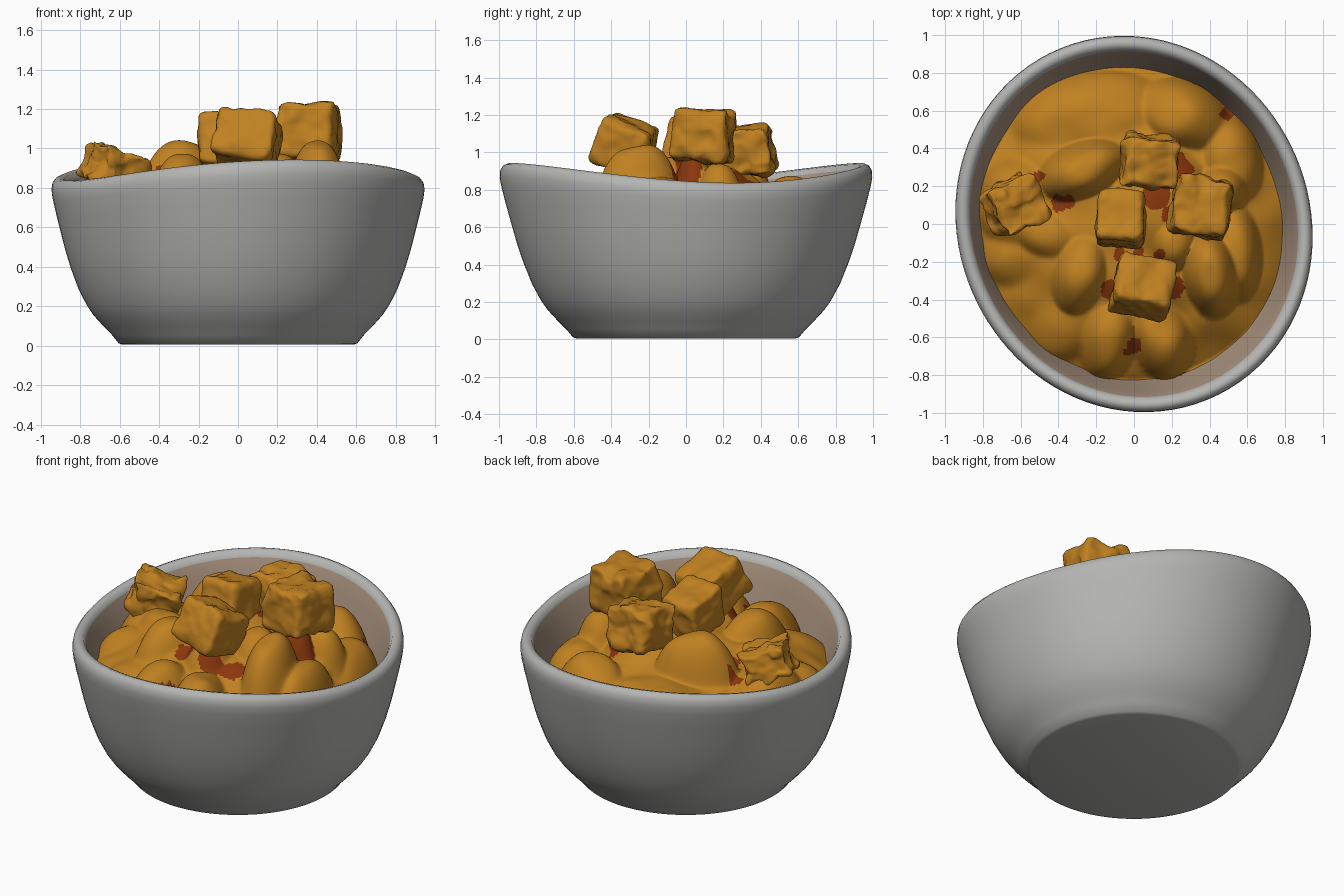
import bpy, bmesh, math
from mathutils import Vector, Euler, noise

if "Cube" in bpy.data.objects:
    bpy.data.objects.remove(bpy.data.objects["Cube"])


def material(name, rgb):
    m = bpy.data.materials.new(name)
    m.diffuse_color = (*rgb, 1)
    m.use_nodes = True
    m.node_tree.nodes["Principled BSDF"].inputs["Base Color"].default_value = m.diffuse_color
    return m


GREY = material("grey_ceramic", (0.46, 0.46, 0.45))
TAN = material("stained_glaze", (0.40, 0.29, 0.21))
ORANGE = material("orange_sauce", (0.53, 0.22, 0.015))
RED = material("red_brown_sauce", (0.26, 0.038, 0.004))
OVAL = math.radians(115)          # long axis of the oval plan
SADDLE = math.radians(107)        # direction of the high points of the rim


def finish(bm, name, mats, angle=45):
    bmesh.ops.recalc_face_normals(bm, faces=bm.faces)
    me = bpy.data.meshes.new(name)
    bm.to_mesh(me)
    bm.free()
    ob = bpy.data.objects.new(name, me)
    bpy.context.collection.objects.link(ob)
    for m in mats:
        me.materials.append(m)
    bpy.ops.object.select_all(action='DESELECT')
    ob.select_set(True)
    bpy.context.view_layer.objects.active = ob
    bpy.ops.object.shade_smooth_by_angle(angle=math.radians(angle))
    return ob


def skin(bm, rings, closed_ends):
    """Join rings of vertices with quads; returns faces listed per band."""
    n = len(rings[0])
    bands = []
    for a, b in zip(rings, rings[1:]):
        bands.append([bm.faces.new((a[i], a[(i + 1) % n], b[(i + 1) % n], b[i]))
                      for i in range(n)])
    for r in closed_ends:
        bands.append([bm.faces.new(r)])
    return bands


# Bowl: turned profile, growing oval and saddle-shaped toward the rim
outer = [(0.585, 0.005), (0.605, 0.012), (0.64, 0.055), (0.685, 0.10), (0.735, 0.155),
         (0.77, 0.205), (0.815, 0.29), (0.858, 0.40), (0.89, 0.50), (0.917, 0.60),
         (0.943, 0.70), (0.962, 0.78), (0.969, 0.825), (0.965, 0.86), (0.95, 0.882),
         (0.93, 0.89), (0.905, 0.882), (0.89, 0.855)]
inner = [(0.863, 0.77), (0.825, 0.65), (0.803, 0.57), (0.75, 0.43), (0.5, 0.2), (0.2, 0.16)]
N = 96
bm = bmesh.new()
rings = []
for k, (r, z) in enumerate(outer + inner):
    s = z / 0.89
    oval = 0.044 * (s if k < len(outer) else 1.0)
    ring = []
    for i in range(N):
        t = 2 * math.pi * i / N
        rr = r * (1 + oval * math.cos(2 * (t - OVAL)))
        h = z + 0.053 * s * s * math.cos(2 * (t - SADDLE))
        ring.append(bm.verts.new((rr * math.cos(t), rr * math.sin(t), h)))
    rings.append(ring)
bands = skin(bm, rings, (rings[0], rings[-1]))
for band in bands[len(outer) - 1:len(outer) + len(inner) - 1] + [bands[-1]]:
    for f in band:
        f.material_index = 1
finish(bm, "bowl", [GREY, TAN])

# Sauce: height field of a mound plus draped lumps
# lump = x, y, radius x, radius y, turn in degrees, top height
lumps = [(-0.27, 0.28, 0.29, 0.18, 22, 1.04), (-0.28, -0.25, 0.18, 0.27, -15, 0.97),
         (-0.13, -0.58, 0.16, 0.25, -12, 0.86), (0.14, -0.58, 0.17, 0.25, 12, 0.86),
         (0.40, -0.25, 0.17, 0.26, 10, 1.05), (0.21, -0.10, 0.17, 0.19, 0, 0.98),
         (0.54, -0.14, 0.14, 0.28, 5, 0.87), (0.46, 0.18, 0.16, 0.15, 0, 0.94),
         (-0.46, -0.05, 0.26, 0.17, -25, 0.89), (-0.60, 0.10, 0.24, 0.28, 0, 0.86),
         (-0.60, -0.16, 0.22, 0.20, 30, 0.78), (-0.22, 0.55, 0.44, 0.26, 8, 0.81),
         (0.25, 0.56, 0.27, 0.20, -25, 0.86), (0.02, -0.32, 0.17, 0.18, 0, 0.94),
         (0.12, 0.10, 0.34, 0.40, 0, 0.95), (-0.35, -0.50, 0.24, 0.22, 40, 0.75),
         (0.34, 0.04, 0.18, 0.13, 0, 1.00), (0.50, 0.32, 0.18, 0.26, 10, 0.81)]
# red patches = x, y, radius (several lie in the hollows under the chunks)
spots = [(-0.52, 0.25, 0.035), (-0.40, 0.11, 0.04), (-0.35, 0.12, 0.03), (0.12, 0.16, 0.08),
         (0.26, 0.29, 0.055), (-0.08, -0.15, 0.03), (0.02, -0.155, 0.03), (0.13, -0.165, 0.035),
         (0.23, -0.32, 0.045), (0.19, -0.36, 0.05), (-0.13, -0.35, 0.05), (-0.08, -0.36, 0.05),
         (-0.01, -0.65, 0.045), (0.50, 0.58, 0.035), (0.18, 0.05, 0.04), (0.42, 0.01, 0.085),
         (0.24, 0.36, 0.035), (0.08, -0.39, 0.06), (0.30, 0.00, 0.06)]


def sauce_height(x, y):
    d = math.hypot(x, y) / 0.82
    base = 0.60 - 0.06 * x + 0.29 * max(0, 1 - d * d)
    hs = [base]
    for cx, cy, rx, ry, deg, top in lumps:
        a = math.radians(deg)
        u = ((x - cx) * math.cos(a) + (y - cy) * math.sin(a)) / rx
        v = ((y - cy) * math.cos(a) - (x - cx) * math.sin(a)) / ry
        q = u * u + v * v
        if q < 1:
            hs.append(0.60 + (top - 0.60) * (1 - q ** 1.35) ** 0.7)
    m, k = max(hs), 0.012
    z = m + k * math.log(sum(math.exp((h - m) / k) for h in hs)) - 0.006
    return z + 0.03 * noise.noise(Vector((x * 5, y * 5, 3)))


bm = bmesh.new()
rings = []
M, R = 220, 110
for j in range(R + 1):
    ring = []
    for i in range(M):
        t = 2 * math.pi * i / M
        r = (0.004 + 0.836 * j / R) * (1 + 0.04 * math.cos(2 * (t - OVAL)))
        x, y = r * math.cos(t), r * math.sin(t)
        ring.append(bm.verts.new((x, y, sauce_height(x, y))))
    rings.append(ring)
skin(bm, rings, (rings[0],))
for f in bm.faces:
    c = f.calc_center_median()
    jag = 0.025 * noise.noise(Vector((c.x * 18, c.y * 18, 0)))
    if any(math.hypot(c.x - x, c.y - y) + jag < r for x, y, r in spots):
        f.material_index = 1
finish(bm, "sauce", [ORANGE, RED], 80)


# Chunks: softened, rough blocks sitting in the sauce
def chunk(name, loc, size, rot, rough, seed):
    bm = bmesh.new()
    bmesh.ops.create_cube(bm, size=2)
    bmesh.ops.subdivide_edges(bm, edges=bm.edges, cuts=15, use_grid_fill=True)
    turn = Euler(rot).to_matrix()
    for v in bm.verts:
        p = v.co.copy()
        p /= sum(abs(c) ** 9 for c in p) ** (1 / 9)
        p = Vector((p.x * size[0] / 2, p.y * size[1] / 2, p.z * size[2] / 2))
        off = Vector((seed * 7.3, seed * 3.1, 0))
        p += rough * noise.noise_vector(p * 9 + off)
        p += rough * 0.5 * noise.noise_vector(p * 22 + off)
        v.co = turn @ p + Vector(loc)
    finish(bm, name, [ORANGE], 60)


chunk("centre_chunk", (-0.07, 0.03, 1.03), (0.25, 0.28, 0.27), (-0.22, -0.05, -0.05), 0.014, 1)
chunk("front_chunk", (0.05, -0.33, 1.04), (0.31, 0.28, 0.26), (-0.40, 0.10, -0.22), 0.018, 2)
chunk("right_chunk", (0.355, 0.09, 1.085), (0.30, 0.31, 0.28), (-0.06, -0.02, -0.18), 0.022, 3)
chunk("back_chunk", (0.08, 0.33, 1.01), (0.29, 0.26, 0.25), (0.10, 0.12, -0.10), 0.028, 4)
chunk("left_chunk", (-0.63, 0.10, 0.89), (0.27, 0.26, 0.20), (0.15, 0.35, 0.50), 0.034, 5)
